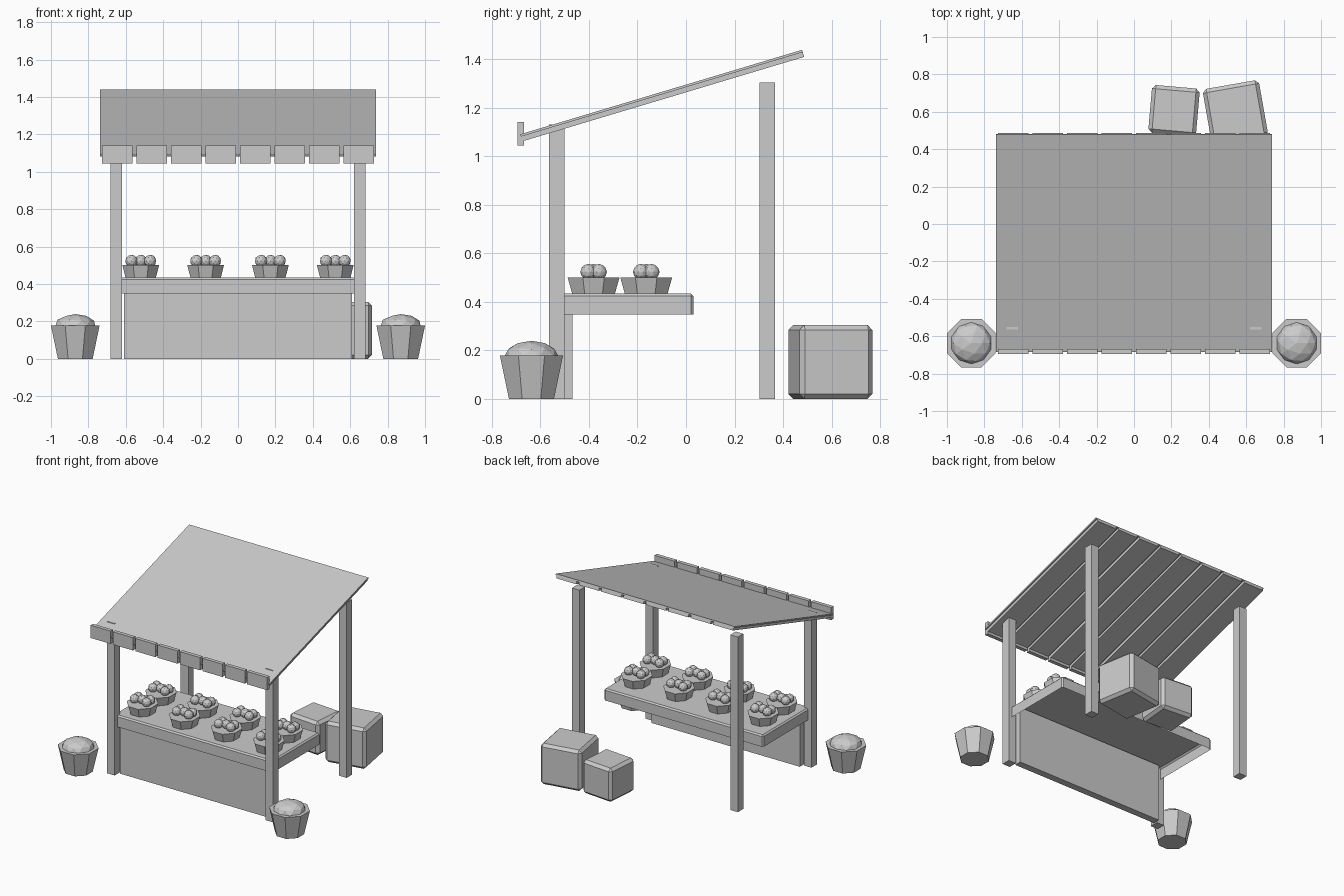
import bpy, bmesh, math
from mathutils import Matrix, Vector

if "Cube" in bpy.data.objects:
    bpy.data.objects.remove(bpy.data.objects["Cube"])

GREY = bpy.data.materials.new("plain grey")
GREY.diffuse_color = (0.6, 0.6, 0.6, 1)
GREY.use_nodes = True
GREY.node_tree.nodes["Principled BSDF"].inputs["Base Color"].default_value = GREY.diffuse_color


def finish(name, bm, loc=(0, 0, 0), rot=(0, 0, 0), bevel=0):
    me = bpy.data.meshes.new(name)
    bm.to_mesh(me)
    bm.free()
    me.materials.append(GREY)
    ob = bpy.data.objects.new(name, me)
    ob.location, ob.rotation_euler = loc, rot
    bpy.context.collection.objects.link(ob)
    if bevel:
        m = ob.modifiers.new("bevel", 'BEVEL')
        m.width, m.segments = bevel, 1
    return ob


def box(name, loc, size, rot=(0, 0, 0), bevel=0, open_bottom=False):
    bm = bmesh.new()
    bmesh.ops.create_cube(bm, size=1)
    bmesh.ops.scale(bm, vec=size, verts=bm.verts)
    if open_bottom:
        low = [f for f in bm.faces if f.normal.z < -0.9]
        bmesh.ops.delete(bm, geom=low, context='FACES_ONLY')
    return finish(name, bm, loc, rot, bevel)


def tub(name, x, y, z, top, bottom, height, stretch=1):
    """Eight-sided tapered container; widths are measured across flats."""
    k = 0.5 / math.cos(math.pi / 8)
    bm = bmesh.new()
    bmesh.ops.create_cone(bm, cap_ends=True, segments=8, radius1=bottom * k,
                          radius2=top * k, depth=height)
    bmesh.ops.rotate(bm, matrix=Matrix.Rotation(math.pi / 8, 3, 'Z'), verts=bm.verts)
    bmesh.ops.scale(bm, vec=(1, stretch, 1), verts=bm.verts)
    return finish(name, bm, (x, y, z + height / 2))


def balls(name, centres, radius, loc, squash=1):
    bm = bmesh.new()
    for c in centres:
        bmesh.ops.create_icosphere(bm, subdivisions=2, radius=radius,
                                   matrix=Matrix.Translation(Vector(c)))
    bmesh.ops.scale(bm, vec=(1, 1, squash), verts=bm.verts)
    return finish(name, bm, loc)


# posts: short front pair pokes just through the roof, tall back pair
for side, x in (("left", -0.652), ("right", 0.652)):
    box(f"front_post_{side}", (x, -0.532, 0.565), (0.062, 0.064, 1.13))
    box(f"back_post_{side}", (x, 0.334, 0.6515), (0.062, 0.064, 1.303))

# counter: shell open underneath, with a front panel reaching up into it
box("counter", (0, -0.25, 0.391), (1.31, 0.56, 0.086), bevel=0.01, open_bottom=True)
box("front_panel", (0, -0.493, 0.213), (1.22, 0.052, 0.426))

# sloping roof: thin sheet over eight slats, each ending in a valance flap
slope = math.atan2(0.348, 1.1615)
length, pitch = 1.2125, 1.474 / 8
up = Vector((0, -math.sin(slope), math.cos(slope)))
mid = Vector((0, -0.098, 1.25))
box("roof_sheet", mid + up * 0.01, (1.474, length, 0.01), (slope, 0, 0))
for i in range(8):
    x = (i - 3.5) * pitch
    box(f"roof_slat_{i + 1}", mid - up * 0.005 + Vector((x, 0, 0)),
        (pitch - 0.02, length, 0.0205), (slope, 0, 0))
    box(f"valance_flap_{i + 1}", (x, -0.681, 1.0925), (pitch - 0.02, 0.028, 0.095))

# baskets of fruit on the counter
pile = [(sx * 0.05, sy * 0.022, 0) for sx in (-1, 1) for sy in (-1, 1)] + [(0, 0, 0)]
n = 0
for y in (-0.381, -0.164):
    for x in (-0.52, -0.173, 0.173, 0.52):
        n += 1
        tub(f"basket_{n}", x, y, 0.434, 0.196, 0.162, 0.066, 1.09)
        balls(f"fruit_{n}", pile, 0.033, (x, y, 0.523))

# big heaped tubs beside the stall
for side, x in (("left", -0.87), ("right", 0.87)):
    tub(f"floor_tub_{side}", x, -0.637, 0, 0.26, 0.186, 0.178)
    balls(f"tub_heap_{side}", [(0, 0, 0)], 0.112, (x, -0.637, 0.175), 0.57)

# crates behind the stall
box("large_crate", (0.542, 0.595, 0.152), (0.305, 0.305, 0.304),
    (0, 0, math.radians(10)), bevel=0.02)
box("small_crate", (0.214, 0.606, 0.125), (0.256, 0.256, 0.25),
    (0, 0, math.radians(-5)), bevel=0.02)
